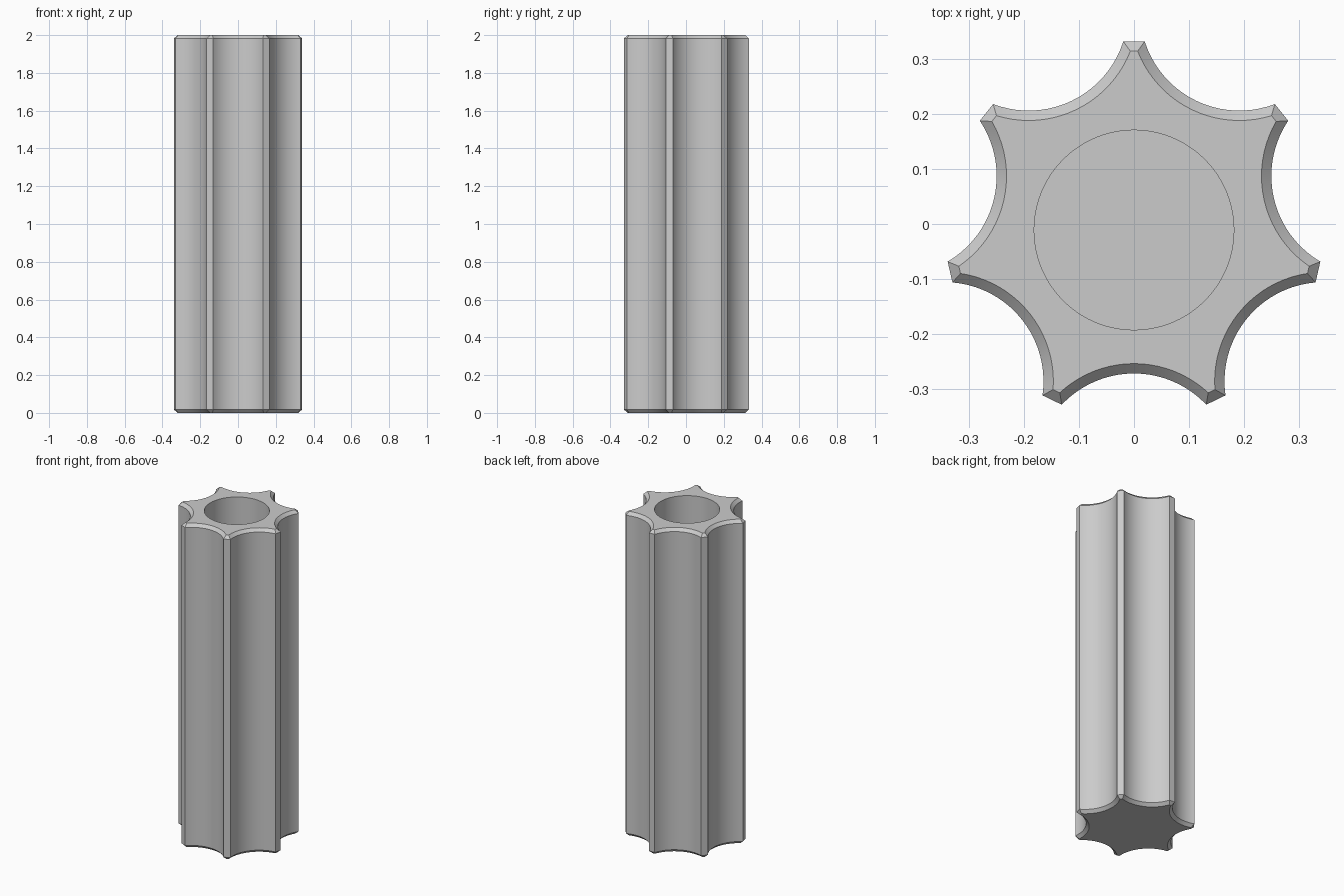
import bpy, bmesh
from math import sin, cos, pi, atan2, sqrt

if "Cube" in bpy.data.objects:
    bpy.data.objects.remove(bpy.data.objects["Cube"], do_unlink=True)

RIDGES = 7
STEPS = 20             # segments along each flute
TIP = 0.344            # centre to flat ridge tip
FLUTE_DIST = 0.4425    # centre to flute axis
FLUTE_R = 0.181
HOLE_R = 0.182
CHAMFER = 0.018
HEIGHT = 2.0
FLOOR = 0.15           # bottom of the blind bore
CENTRE_Y = -0.011


def fluted_outline(inset):
    """Star-like outline: concave arcs joined by narrow flat tips."""
    tip, radius = TIP - inset, FLUTE_R + inset
    # Half-width of the flat tip, where it meets the flute arc
    ax, ay = FLUTE_DIST * sin(pi / RIDGES), FLUTE_DIST * cos(pi / RIDGES)
    half = ax - sqrt(radius ** 2 - (tip - ay) ** 2)
    # Half-sweep of the arc, seen from the flute axis
    along = tip * cos(pi / RIDGES) + half * sin(pi / RIDGES)
    across = tip * sin(pi / RIDGES) - half * cos(pi / RIDGES)
    sweep = atan2(across, FLUTE_DIST - along)
    points = []
    for k in range(RIDGES):
        a = -pi / 2 + 2 * pi * k / RIDGES
        for i in range(STEPS + 1):
            t = a + pi + sweep * (1 - 2 * i / STEPS)
            points.append((FLUTE_DIST * cos(a) + radius * cos(t),
                           FLUTE_DIST * sin(a) + radius * sin(t)))
    return points


bm = bmesh.new()


def ring(points, z):
    return [bm.verts.new((x, y + CENTRE_Y, z)) for x, y in points]


def bridge(a, b):
    for i in range(len(a)):
        j = (i + 1) % len(a)
        bm.faces.new((a[i], a[j], b[j], b[i]))


# Outer body with chamfered ends, then the rim and the bore
outer, inner = fluted_outline(0), fluted_outline(CHAMFER)
bore = [(HOLE_R * cos(atan2(y, x)), HOLE_R * sin(atan2(y, x))) for x, y in inner]
rings = [ring(inner, 0), ring(outer, CHAMFER), ring(outer, HEIGHT - CHAMFER),
         ring(inner, HEIGHT), ring(bore, HEIGHT), ring(bore, FLOOR)]
for low, high in zip(rings, rings[1:]):
    bridge(low, high)
bm.faces.new(rings[0][::-1])
bm.faces.new(rings[-1])
bmesh.ops.recalc_face_normals(bm, faces=bm.faces)

mesh = bpy.data.meshes.new("fluted_sleeve")
bm.to_mesh(mesh)
bm.free()
sleeve = bpy.data.objects.new("fluted_sleeve", mesh)
bpy.context.collection.objects.link(sleeve)

# Plain grey finish
grey = bpy.data.materials.new("light_grey")
grey.use_nodes = True
colour = (0.6, 0.6, 0.6, 1)
grey.diffuse_color = colour
grey.node_tree.nodes["Principled BSDF"].inputs["Base Color"].default_value = colour
mesh.materials.append(grey)

bpy.ops.object.select_all(action="DESELECT")
sleeve.select_set(True)
bpy.context.view_layer.objects.active = sleeve
bpy.ops.object.shade_smooth_by_angle(angle=pi / 6)
